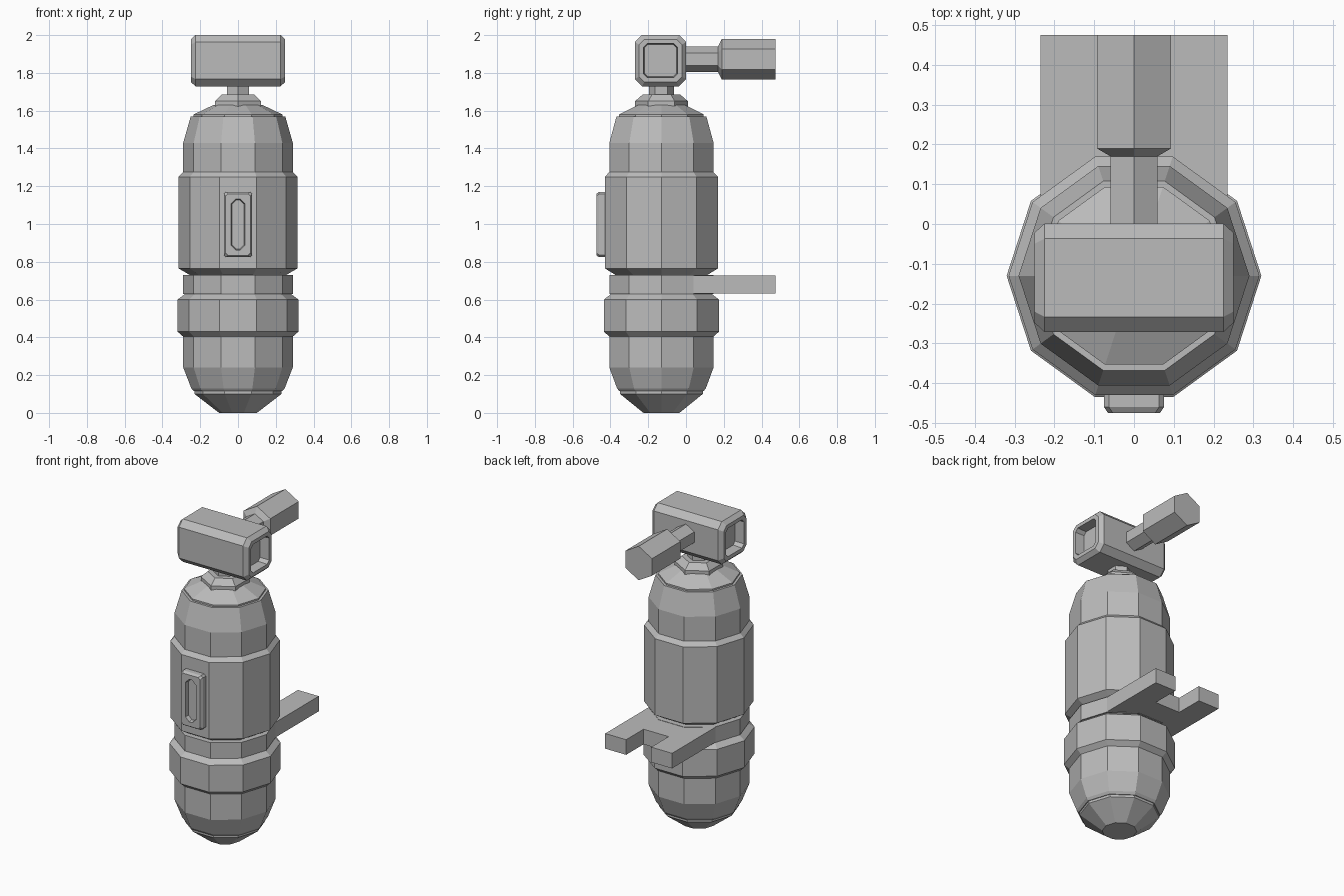
import bpy, bmesh, math
from mathutils import Vector

old = bpy.data.objects.get("Cube")
if old:
    bpy.data.objects.remove(old, do_unlink=True)

GREY = (0.5, 0.5, 0.5, 1)
mat = bpy.data.materials.new("plain grey")
mat.use_nodes = True
mat.diffuse_color = GREY
bsdf = mat.node_tree.nodes["Principled BSDF"]
bsdf.inputs["Base Color"].default_value = GREY

BODY_Y = -0.13
AXES = {"X": ((0, 1, 0), (0, 0, 1), (1, 0, 0)),
        "Y": ((0, 0, 1), (1, 0, 0), (0, 1, 0)),
        "Z": ((1, 0, 0), (0, 1, 0), (0, 0, 1))}


def finish(name, bm):
    bmesh.ops.recalc_face_normals(bm, faces=bm.faces)
    mesh = bpy.data.meshes.new(name)
    bm.to_mesh(mesh)
    bm.free()
    mesh.materials.append(mat)
    obj = bpy.data.objects.new(name, mesh)
    bpy.context.collection.objects.link(obj)


def loft(name, axis, centre, sections):
    """Skin outlines, given as (position, 2D points), along an axis."""
    u, v, w = (Vector(a) for a in AXES[axis])
    bm = bmesh.new()
    rings = [[bm.verts.new(Vector(centre) + u * a + v * b + w * pos)
              for a, b in points] for pos, points in sections]
    for low, high in zip(rings, rings[1:]):
        for i in range(len(low)):
            j = (i + 1) % len(low)
            bm.faces.new((low[i], low[j], high[j], high[i]))
    bm.faces.new(rings[0][::-1])
    bm.faces.new(rings[-1])
    finish(name, bm)


def ngon(r, sides, turn=0):
    return [(r * math.cos(math.tau * i / sides + turn),
             r * math.sin(math.tau * i / sides + turn)) for i in range(sides)]


def cut_rect(a, b, c):
    """Rectangle of half sizes a, b with corners cut by c."""
    return [(a, c - b), (a, b - c), (a - c, b), (c - a, b),
            (-a, b - c), (-a, c - b), (c - a, -b), (a - c, -b)]


def turned(name, profile, sides=10, turn=0, axis="Z", centre=(0, BODY_Y, 0)):
    loft(name, axis, centre, [(p, ngon(r, sides, turn)) for r, p in profile])


# Ten-sided body, stacked from bottom to top
turned("bottom_cap", [(0.10, 0), (0.23, 0.10), (0.23, 0.14)])
turned("lower_body", [(0.225, 0.115), (0.235, 0.115), (0.247, 0.13),
                      (0.29, 0.24), (0.29, 0.42)])
turned("lower_ring", [(0.28, 0.395), (0.32, 0.43), (0.32, 0.60), (0.28, 0.63)])
turned("bracket_band", [(0.29, 0.63), (0.29, 0.73)])
turned("main_sleeve", [(0.255, 0.73), (0.315, 0.765), (0.315, 1.25), (0.285, 1.28)])
turned("upper_body", [(0.29, 1.27), (0.29, 1.43), (0.25, 1.57), (0.235, 1.57)])
turned("top_dome", [(0.235, 1.56), (0.235, 1.58), (0.13, 1.63)])

# Six-sided collar and neck
turned("collar", [(0.14, 1.61), (0.14, 1.65), (0.10, 1.685)], 6, math.pi / 2)
turned("neck", [(0.066, 1.67), (0.066, 1.75)], 6, math.pi / 2)

# Head block with a recess in both ends
half = [(0.19, 0.085, 0.018), (0.25, 0.09, 0.02),
        (0.25, 0.113, 0.028), (0.225, 0.136, 0.038)]
head = [(-x, cut_rect(s, s, c)) for x, s, c in half]
head += [(x, cut_rect(s, s, c)) for x, s, c in reversed(half)]
loft("head_block", "X", (0, -0.135, 1.865), head)

# Rear handle pointing backwards
turned("handle", [(0.068, -0.02), (0.068, 0.17), (0.108, 0.19), (0.108, 0.475)],
       6, 0, "Y", (0, 0, 1.872))

# Front plate with a sunken slot
plate = [(-0.40, 0.173, 0.075, 0.012), (-0.46, 0.173, 0.075, 0.012),
         (-0.475, 0.163, 0.065, 0.012), (-0.475, 0.135, 0.036, 0.025),
         (-0.45, 0.13, 0.031, 0.022)]
loft("front_plate", "Y", (0, 0, 0.997),
     [(y, cut_rect(h, w, c)) for y, h, w, c in plate])

# Two-pronged bracket at the back
right = [(0.235, -0.10), (0.235, 0.475), (0.088, 0.475), (0.088, 0.30)]
fork = right + [(-x, y) for x, y in reversed(right)]
loft("fork_bracket", "Z", (0, 0, 0), [(0.632, fork), (0.728, fork)])
